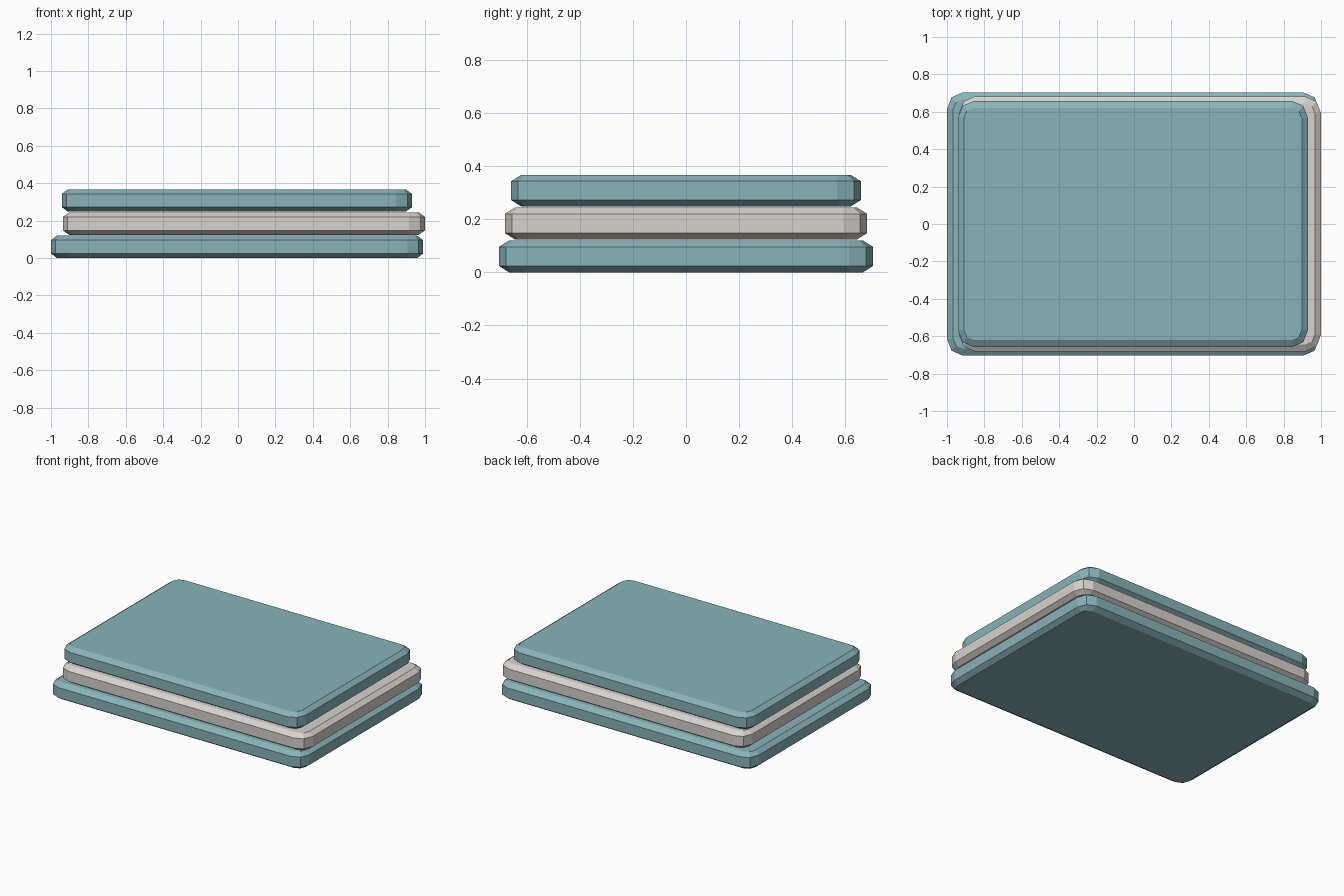
import bpy
import bmesh
from math import cos, sin, pi

if "Cube" in bpy.data.objects:
    bpy.data.objects.remove(bpy.data.objects["Cube"], do_unlink=True)


def make_material(name, color):
    mat = bpy.data.materials.new(name)
    mat.use_nodes = True
    mat.diffuse_color = color
    mat.node_tree.nodes["Principled BSDF"].inputs["Base Color"].default_value = color
    return mat


teal = make_material("muted teal", (0.25, 0.45, 0.48, 1))
grey = make_material("warm grey", (0.68, 0.65, 0.61, 1))

CORNER_X, CORNER_Y = 0.085, 0.09   # rounding of the upright corners
INSET_X, INSET_Y = 0.033, 0.038    # width of the chamfer around each flat face
CHAMFER_Z = 0.024
SEGMENTS = 2


def outline(bm, x0, x1, y0, y1, z, inset):
    """Ring of vertices: a rectangle with faceted round corners."""
    rx = CORNER_X - inset * INSET_X
    ry = CORNER_Y - inset * INSET_Y
    ring = []
    for corner, (cx, cy) in enumerate(((x1 - CORNER_X, y1 - CORNER_Y),
                                       (x0 + CORNER_X, y1 - CORNER_Y),
                                       (x0 + CORNER_X, y0 + CORNER_Y),
                                       (x1 - CORNER_X, y0 + CORNER_Y))):
        for step in range(SEGMENTS + 1):
            a = (corner + step / SEGMENTS) * pi / 2
            ring.append(bm.verts.new((cx + rx * cos(a), cy + ry * sin(a), z)))
    return ring


def slab(name, x0, x1, half_depth, z0, z1, mat):
    """Flat slab with rounded corners and chamfered rims."""
    bm = bmesh.new()
    levels = ((z0, 1), (z0 + CHAMFER_Z, 0), (z1 - CHAMFER_Z, 0), (z1, 1))
    rings = [outline(bm, x0, x1, -half_depth, half_depth, z, i) for z, i in levels]
    for low, high in zip(rings, rings[1:]):
        for k in range(len(low)):
            n = (k + 1) % len(low)
            bm.faces.new((low[k], low[n], high[n], high[k]))
    bm.faces.new(rings[0][::-1])
    bm.faces.new(rings[-1])
    mesh = bpy.data.meshes.new(name)
    bm.to_mesh(mesh)
    bm.free()
    mesh.materials.append(mat)
    obj = bpy.data.objects.new(name, mesh)
    bpy.context.collection.objects.link(obj)


# Three loosely stacked slabs
slab("bottom_slab", -1.0, 0.99, 0.704, 0.0, 0.12, teal)
slab("middle_slab", -0.936, 1.0, 0.682, 0.124, 0.244, grey)
slab("top_slab", -0.942, 0.93, 0.658, 0.248, 0.367, teal)
